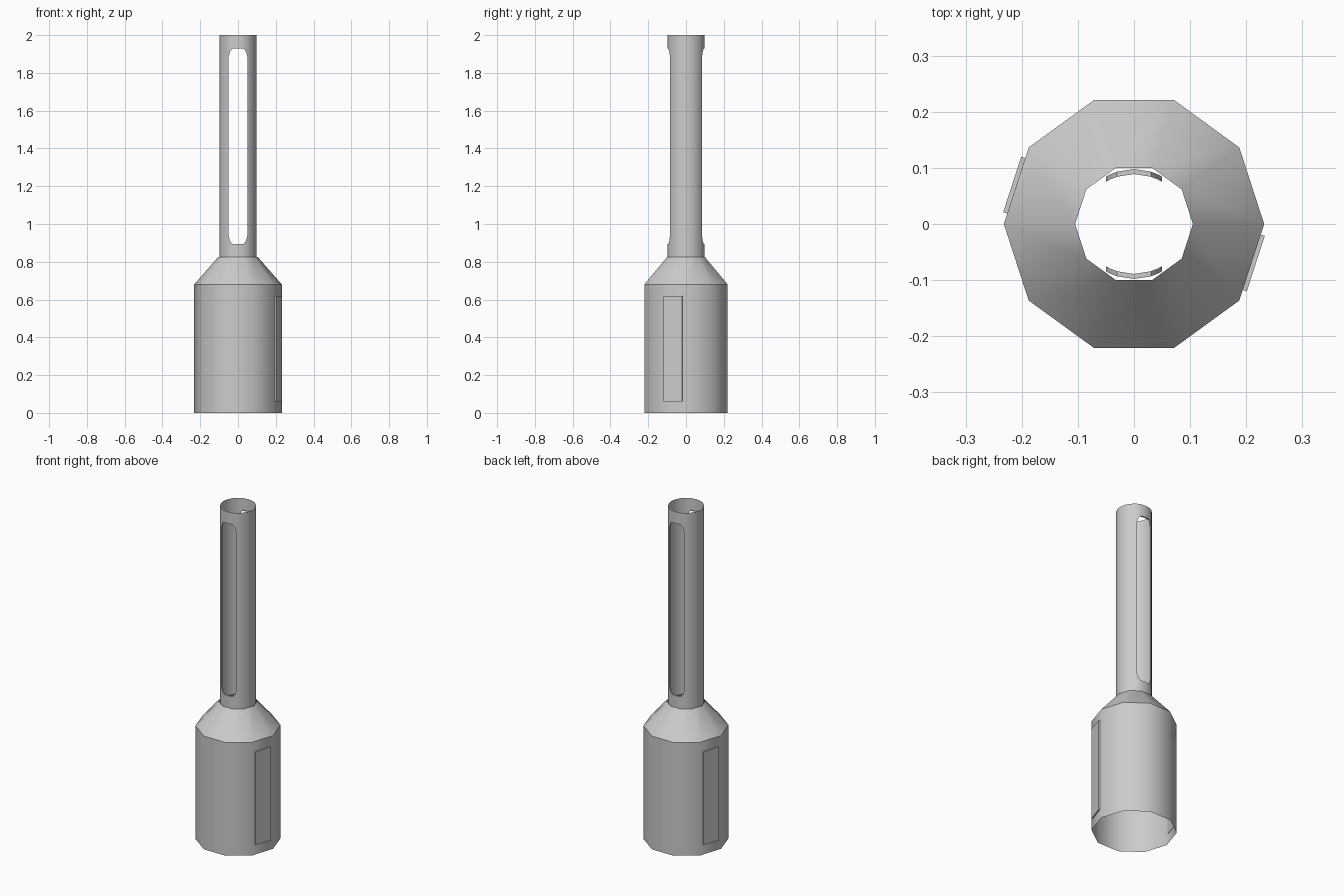
import bpy, bmesh
from math import sin, cos, pi, radians, asin
from mathutils import Matrix

cube = bpy.data.objects.get("Cube")
if cube:
    bpy.data.objects.remove(cube)

grey = bpy.data.materials.new("light grey metal")
grey.use_nodes = True
grey.diffuse_color = (0.6, 0.6, 0.6, 1)
grey.node_tree.nodes["Principled BSDF"].inputs["Base Color"].default_value = (0.6, 0.6, 0.6, 1)


def finish(name, bm, smooth=True):
    """Turn a bmesh into a named, shaded object."""
    bmesh.ops.remove_doubles(bm, verts=bm.verts, dist=0.0001)
    mesh = bpy.data.meshes.new(name)
    bm.to_mesh(mesh)
    bm.free()
    mesh.materials.append(grey)
    obj = bpy.data.objects.new(name, mesh)
    bpy.context.collection.objects.link(obj)
    if smooth:
        bpy.ops.object.select_all(action='DESELECT')
        obj.select_set(True)
        bpy.context.view_layer.objects.active = obj
        bpy.ops.object.shade_smooth_by_angle(angle=radians(37))
    return obj


def face(bm, points):
    bm.faces.new([bm.verts.new(p) for p in points])


# Ten-sided open body with a sloped shoulder
bm = bmesh.new()
profile = [(0.232, 0), (0.232, 0.68), (0.105, 0.825)]
rings = [[bm.verts.new((r * cos(i * pi / 5), r * sin(i * pi / 5), z)) for i in range(10)]
         for r, z in profile]
for low, high in zip(rings, rings[1:]):
    for i in range(10):
        j = (i + 1) % 10
        bm.faces.new((low[i], low[j], high[j], high[i]))
finish("body", bm)

# Open tube with a long round-ended slot at front and back
R, BOTTOM, TOP = 0.098, 0.82, 2.0
SLOT_LOW, SLOT_HIGH, LIP = 0.895, 1.928, 0.009
# half width of the slot outline and its distance from the slot end
outline = [(0, 0), (0.03, 0), (0.042, 0.015), (0.05, 0.045)]
stations = [(-x, d) for x, d in reversed(outline[1:])] + outline
half_slot = asin(0.05 / R)


def on_tube(angle, z):
    return (R * cos(angle), R * sin(angle), z)


bm = bmesh.new()
for turn in (0, pi):
    # slotted strip, with a lip turned inward around the opening
    side = -1 if turn == 0 else 1
    strip = [(turn - pi / 2 + asin(x / R), SLOT_LOW + d, SLOT_HIGH - d) for x, d in stations]
    for (a, la, ha), (b, lb, hb) in zip(strip, strip[1:]):
        face(bm, [on_tube(a, BOTTOM), on_tube(b, BOTTOM), on_tube(b, lb), on_tube(a, la)])
        face(bm, [on_tube(a, ha), on_tube(b, hb), on_tube(b, TOP), on_tube(a, TOP)])
    edge = [on_tube(a, l) for a, l, h in strip] + [on_tube(a, h) for a, l, h in reversed(strip)]
    for p, q in zip(edge, edge[1:] + edge[:1]):
        face(bm, [p, q, (q[0], q[1] - side * LIP, q[2]), (p[0], p[1] - side * LIP, p[2])])
    # plain wall round to the next slot
    start, end = turn - pi / 2 + half_slot, turn + pi / 2 - half_slot
    angles = [start] + [turn + k * pi / 10 for k in range(-3, 4)] + [end]
    low, high = strip[0][1:]
    for a, b in zip(angles, angles[1:]):
        pts = [on_tube(a, BOTTOM), on_tube(b, BOTTOM)]
        if b == end:
            pts += [on_tube(b, low), on_tube(b, high)]
        pts += [on_tube(b, TOP), on_tube(a, TOP)]
        if a == start:
            pts += [on_tube(a, high), on_tube(a, low)]
        face(bm, pts)
finish("slotted_tube", bm)

# Raised plates on two opposite faces of the body
for name, angle in (("left_plate", -pi / 10), ("right_plate", pi - pi / 10)):
    bm = bmesh.new()
    bmesh.ops.create_cube(bm, size=1, matrix=Matrix.Rotation(angle, 4, 'Z')
                          @ Matrix.Translation((0.2235, 0, 0.34))
                          @ Matrix.Diagonal((0.0095, 0.104, 0.56, 1)))
    finish(name, bm, smooth=False)
